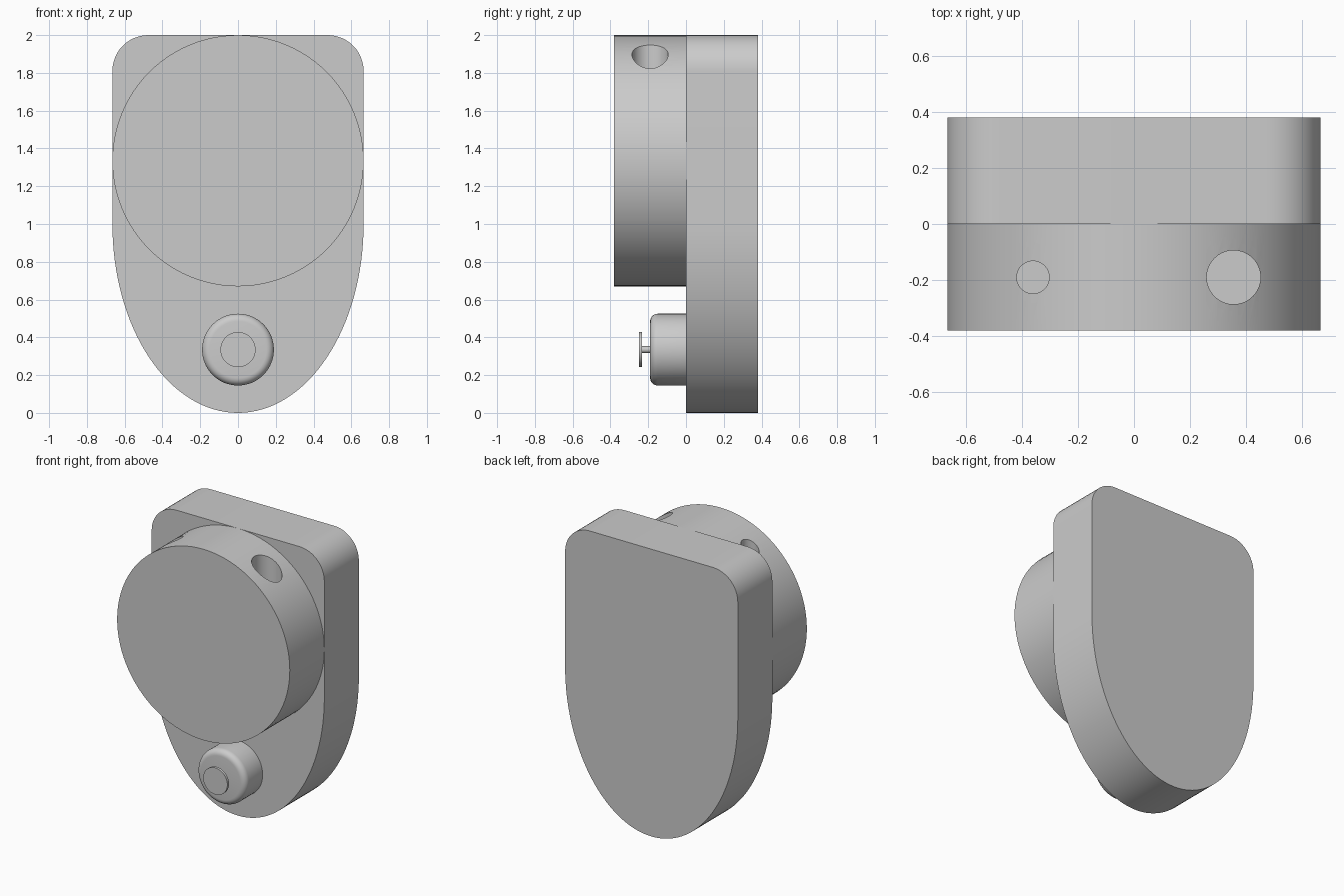
import bpy, bmesh
from math import cos, sin, pi, radians
from mathutils import Matrix, Vector

if "Cube" in bpy.data.objects:
    bpy.data.objects.remove(bpy.data.objects["Cube"], do_unlink=True)

grey = bpy.data.materials.new("plain grey")
grey.use_nodes = True
grey.diffuse_color = (0.6, 0.6, 0.6, 1)
grey.node_tree.nodes["Principled BSDF"].inputs["Base Color"].default_value = (0.6, 0.6, 0.6, 1)


def finish(name, bm):
    bmesh.ops.recalc_face_normals(bm, faces=bm.faces)
    mesh = bpy.data.meshes.new(name)
    bm.to_mesh(mesh)
    bm.free()
    obj = bpy.data.objects.new(name, mesh)
    bpy.context.collection.objects.link(obj)
    mesh.materials.append(grey)
    return obj


def smooth(obj):
    bpy.ops.object.select_all(action='DESELECT')
    obj.select_set(True)
    bpy.context.view_layer.objects.active = obj
    bpy.ops.object.shade_smooth_by_angle(angle=radians(30))


def arc(cx, cz, rx, rz, start, end, steps):
    angles = [radians(start + (end - start) * i / steps) for i in range(steps + 1)]
    return [(cx + rx * cos(a), cz + rz * sin(a)) for a in angles]


def extrude(name, outline, front, back):
    """Extrude an x-z outline along y."""
    bm = bmesh.new()
    face = bm.faces.new([bm.verts.new((x, front, z)) for x, z in outline])
    moved = bmesh.ops.extrude_face_region(bm, geom=[face])["geom"]
    verts = [v for v in moved if isinstance(v, bmesh.types.BMVert)]
    bmesh.ops.translate(bm, verts=verts, vec=(0, back - front, 0))
    # the source face is kept by the extrusion and closes the front
    return finish(name, bm)


def disc(name, z, radius, front, back, steps=64):
    return extrude(name, arc(0, z, radius, radius, 0, 360, steps)[:-1], front, back)


WIDTH, CORNER, DEPTH = 0.665, 0.19, 0.38

# Back plate: rounded top corners, half ellipse below
outline = arc(WIDTH - CORNER, 2 - CORNER, CORNER, CORNER, 0, 90, 12)
outline += arc(CORNER - WIDTH, 2 - CORNER, CORNER, CORNER, 90, 180, 12)
outline += arc(0, 1, WIDTH, 1, 180, 360, 64)
smooth(extrude("back_plate", outline, 0, DEPTH))

# Large drum with two vertical blind holes in its rim
drum = disc("drum", 2 - WIDTH, WIDTH, -DEPTH, 0, 96)
for side, x, radius in (("left", 0.355, 0.096), ("right", -0.36, 0.058)):
    bm = bmesh.new()
    bmesh.ops.create_cone(bm, cap_ends=True, segments=40, radius1=radius, radius2=radius,
                          depth=1, matrix=Matrix.Translation(Vector((x, -0.19, 1.85))))
    cutter = finish(side + "_hole_cutter", bm)
    cutter.hide_render = True
    cutter.hide_set(True)
    cut = drum.modifiers.new(side + "_hole", 'BOOLEAN')
    cut.object = cutter
    cut.operation = 'DIFFERENCE'
    cut.solver = 'EXACT'
    bpy.context.view_layer.objects.active = drum
    bpy.ops.object.modifier_apply(modifier=cut.name)
    bpy.data.objects.remove(cutter, do_unlink=True)
smooth(drum)

# Lower boss with a rounded front rim
boss = disc("boss", 0.335, 0.19, -0.19, 0)
bm = bmesh.new()
bm.from_mesh(boss.data)
rim = [e for e in bm.edges if all(v.co.y < -0.1 for v in e.verts)]
bmesh.ops.bevel(bm, geom=rim, offset=0.04, segments=6, profile=0.5, affect='EDGES')
bm.to_mesh(boss.data)
bm.free()
smooth(boss)

# Thin stem and button on the boss
smooth(disc("button_stem", 0.335, 0.018, -0.235, -0.185, 24))
smooth(disc("button", 0.335, 0.093, -0.25, -0.232))
